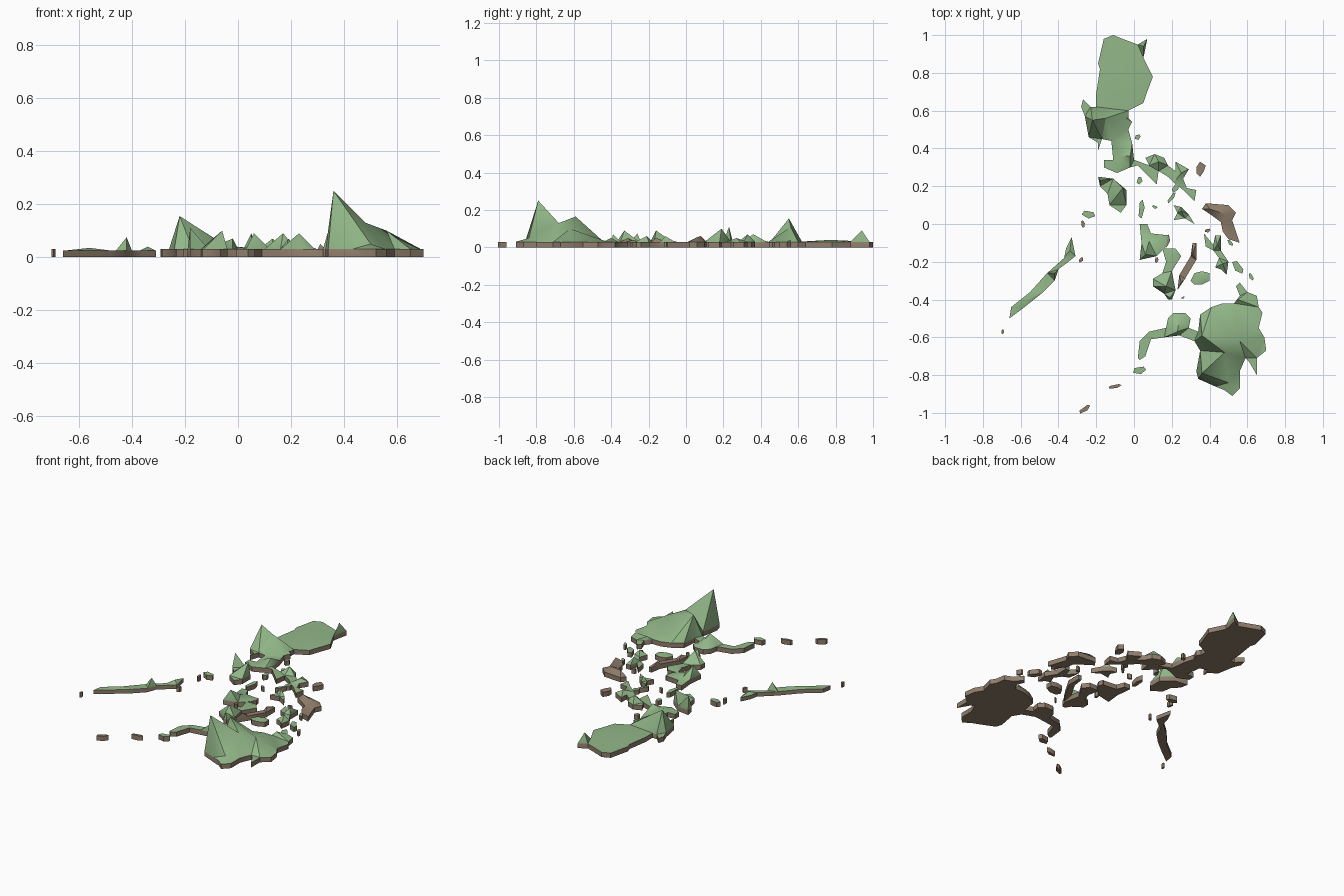
import bpy
import bmesh
import math
from mathutils import Vector
from mathutils.geometry import delaunay_2d_cdt

if "Cube" in bpy.data.objects:
    bpy.data.objects.remove(bpy.data.objects["Cube"], do_unlink=True)


def make_material(name, colour):
    mat = bpy.data.materials.new(name)
    mat.use_nodes = True
    mat.diffuse_color = colour
    mat.node_tree.nodes["Principled BSDF"].inputs["Base Color"].default_value = colour
    return mat


GREEN = make_material("grass green", (0.29, 0.48, 0.25, 1))
BROWN = make_material("earth brown", (0.28, 0.21, 0.15, 1))


def island(name, top, outline, peaks=(), rim=3):
    """Slab with a coast outline and raised peaks, in hundredths of a unit."""
    points = [Vector(p) / 100 for p in outline]
    points += [Vector(p[:2]) / 100 for p in peaks]
    n = len(outline)
    coast = [(i, (i + 1) % n) for i in range(n)]
    flat, _, tris, origin, _, _ = delaunay_2d_cdt(points, coast, [], 1, 1e-5)
    bm = bmesh.new()
    upper, lower = [], []
    for co, source in zip(flat, origin):
        height = max([peaks[i - n][2] for i in source if i >= n], default=rim)
        upper.append(bm.verts.new((co.x, co.y, height / 100)))
        lower.append(bm.verts.new((co.x, co.y, 0)))
    # Top surface and underside
    for tri in tris:
        bm.faces.new([upper[i] for i in tri])
        bm.faces.new([lower[i] for i in reversed(tri)]).material_index = 1
    # Coastal cliffs
    pairs = dict(zip(upper, lower))
    for edge in [e for e in bm.edges if e.is_boundary and e.verts[0] in pairs]:
        a, b = edge.verts
        bm.faces.new((a, b, pairs[b], pairs[a])).material_index = 1
    bmesh.ops.delete(bm, geom=[v for v in bm.verts if not v.link_faces], context="VERTS")
    bmesh.ops.recalc_face_normals(bm, faces=bm.faces)
    mesh = bpy.data.meshes.new(name)
    bm.to_mesh(mesh)
    bm.free()
    mesh.materials.append(top)
    mesh.materials.append(BROWN)
    obj = bpy.data.objects.new(name, mesh)
    bpy.context.collection.objects.link(obj)
    bpy.ops.object.select_all(action="DESELECT")
    obj.select_set(True)
    bpy.context.view_layer.objects.active = obj
    bpy.ops.object.shade_smooth_by_angle(angle=math.radians(35))


def islet(name, top, x, y, length, width, turn):
    """Small irregular five-sided rock."""
    a = math.radians(turn)
    shape = [(-.5, -.3), (.1, -.5), (.5, .1), (.3, .5), (-.4, .3)]
    outline = [(x + u * length * math.cos(a) - v * width * math.sin(a),
                y + u * length * math.sin(a) + v * width * math.cos(a)) for u, v in shape]
    island(name, top, outline)


# Large northern island with its south-eastern peninsula
island("north_island", GREEN, [
    (-16, 98), (-11, 100), (-6, 98), (2, 95), (7, 98), (5, 88), (10, 78), (7, 70),
    (5, 64), (-3, 60), (-3, 56), (-1, 54), (-3, 50), (-1, 43), (0, 34), (8, 31), (6, 35),
    (11, 37), (16, 35), (18, 31), (22, 28), (22, 33), (29, 29), (26, 24), (28, 19), (33, 18),
    (32, 12), (26, 18), (21, 22), (18, 25), (13, 28), (12, 21), (8, 25), (2, 31),
    (-2, 30), (-9, 27), (-16, 30), (-16, 34), (-11, 34), (-12, 44), (-17, 45), (-19, 39),
    (-19, 43), (-24, 46), (-26, 57), (-28, 62), (-27, 66), (-23, 62), (-20, 62),
    (-20, 69), (-18, 82), (-19, 85)],
    [(5, 94, 9), (-1, 77, 4), (-22, 55, 15.5), (-15, 56, 11), (-4, 56, 4),
     (-7, 36, 5), (-2, 36, 7), (13, 33, 7), (25, 27, 5)])

# Large southern island with its western peninsula
island("south_island", GREEN, [
    (2, -71), (3, -62), (8, -57), (17, -55), (18, -50), (21, -47), (27, -47), (30, -50),
    (29, -55), (34, -57), (35, -48), (41, -44), (47, -42), (53, -42), (56, -38), (54, -33),
    (56, -31), (60, -36), (65, -38), (66, -44), (68, -47), (66, -55), (69, -60),
    (70, -67), (65, -71), (65, -80), (61, -73), (59, -71), (56, -78), (56, -87),
    (52, -91), (48, -88), (43, -86), (34, -82), (33, -78), (35, -67), (32, -62),
    (24, -59), (16, -60), (9, -61), (6, -70), (3, -72)],
    [(36, -79, 25), (36, -59, 16.5), (56, -62, 10), (48, -68, 13), (23, -57, 9),
     (50, -84, 5), (55, -40, 5), (24, -50, 5)])

# Long western island
island("west_island", GREEN, [
    (-33, -7), (-31, -17), (-36, -21), (-40, -24), (-42, -30), (-48, -36), (-58, -44),
    (-66, -50), (-65, -44), (-55, -36), (-46, -26), (-37, -18), (-36, -13)],
    [(-42, -26, 7.5), (-34, -14, 4), (-56, -40, 3.5)], rim=2.5)

# Islands between the two
island("ridge_island", GREEN, [
    (-19, 25), (-11, 24), (-4, 18), (-4, 10), (-7, 6), (-13, 10), (-14, 16), (-18, 20)],
    [(-18, 23, 11), (-6, 19, 10)])
island("square_island", GREEN, [
    (3, 0), (7, 0), (9, -5), (18, -6), (17, -12), (12, -17), (3, -19), (4, -10)],
    [(6, -16, 9), (8, -9, 4)])
island("hook_island", GREEN, [
    (15, -13), (22, -13), (25, -17), (20, -25), (22, -35), (20, -40), (18, -40),
    (16, -37), (10, -33), (10, -29), (15, -26), (17, -20)],
    [(17, -33, 9), (19, -39, 7), (21, -16, 4)])
island("sliver_island", BROWN, [
    (23, -35), (24, -27), (30, -17), (31, -10), (33, -10), (33, -19), (27, -29)],
    [(25, -31, 5), (31, -16, 5)])
island("east_island", BROWN, [
    (36, 8), (38, 11), (50, 10), (54, 6), (52, 2), (56, -10), (50, -8), (47, -4),
    (46, 1), (42, 4)], [(40, 8, 6), (49, 5, 5)])
island("south_east_island", GREEN, [
    (37, -5), (42, -11), (43, -6), (46, -6), (46, -14), (50, -20), (49, -27), (46, -24),
    (43, -23), (45, -18), (42, -14), (38, -12)], [(44, -11, 6), (47, -21, 6)])
island("oval_island", GREEN, [
    (30, -30), (32, -26), (36, -25), (40, -26), (40, -30), (36, -32), (32, -32)],
    [(36, -28, 4)])
island("forked_island", GREEN, [
    (21, 10), (25, 9), (29, 5), (32, 0), (27, 3), (21, 2), (23, 6)], [(25, 7, 6)])
island("north_east_island", BROWN, [
    (33, 30), (35, 33), (38, 31), (37, 28), (35, 25), (33, 27)])

# Scattered grassy islets: x, y, length, width, turn
for i, place in enumerate([
        (-24, 5, 7, 4, -20), (2, 46, 3, 3, 0), (3, 23, 4, 3, 60), (4, 8, 10, 3, 80),
        (11, 9, 3, 1.5, -30), (20, 14, 7, 2, 50), (22, 19, 5, 3, 45), (3, -77.5, 7, 4, 0),
        (55, -23, 8, 4, -60), (62, -28, 4, 2, -70), (26, -39, 2, 1, 20), (51, -10, 4, 2, -60)]):
    islet(f"green_islet_{i + 1}", GREEN, *place)

# Scattered bare islets
for i, place in enumerate([
        (-27, 0, 4, 2, 90), (-28, -19, 3, 2, 40), (-69.5, -57, 2.5, 1.5, 70),
        (-10, -86, 7, 2, 8), (-26, -98, 7, 2.5, 30), (39, -3.5, 3, 2, 0),
        (12, -19, 3, 2, 70), (17.5, -9, 7, 3, 70)]):
    islet(f"bare_islet_{i + 1}", BROWN, *place)
